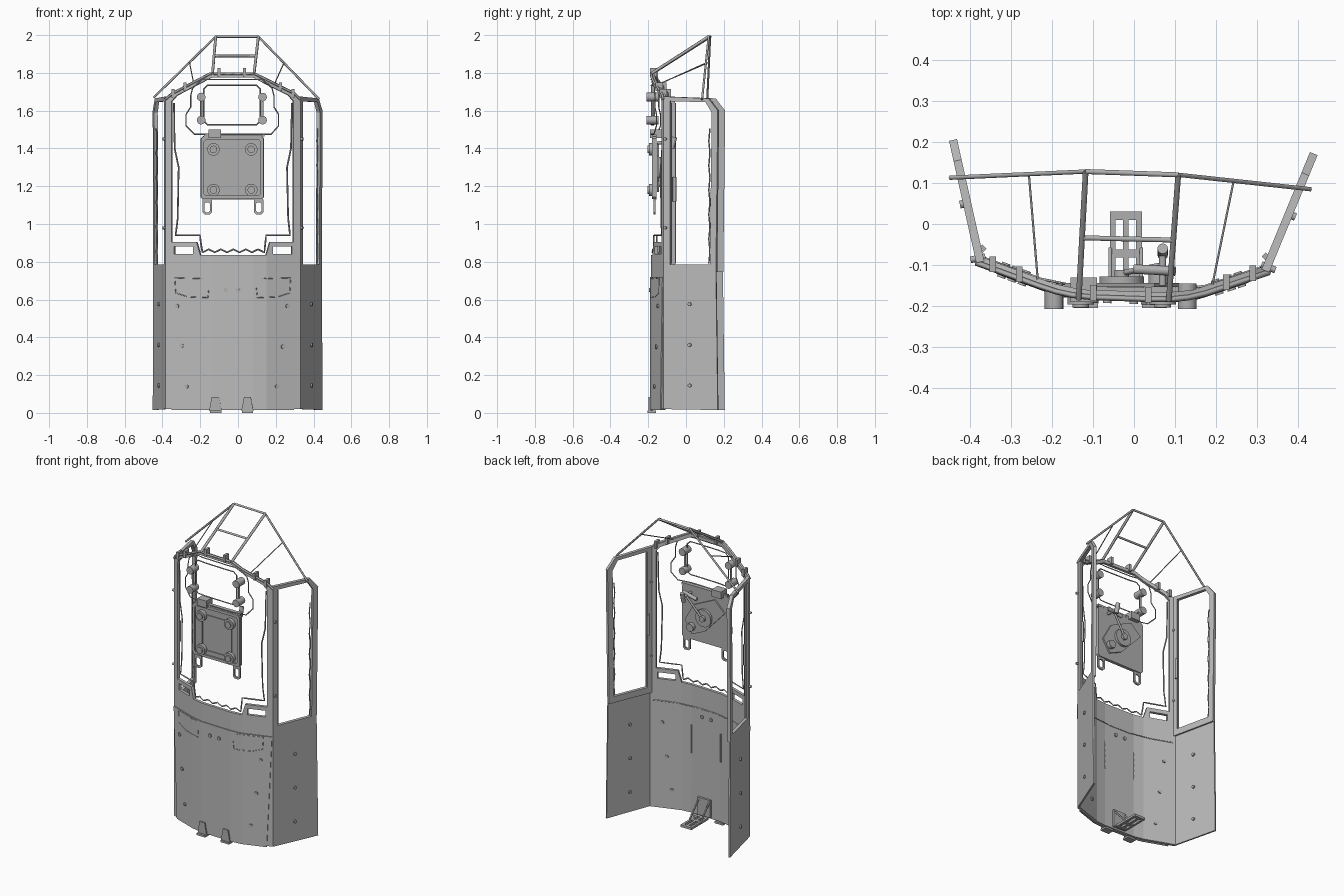
import bpy, bmesh, math
from mathutils import Vector

if "Cube" in bpy.data.objects:
    bpy.data.objects.remove(bpy.data.objects["Cube"])


def material(name, v):
    m = bpy.data.materials.new(name)
    m.diffuse_color = (v, v, v, 1)
    m.use_nodes = True
    m.node_tree.nodes["Principled BSDF"].inputs["Base Color"].default_value = m.diffuse_color
    return m


PANEL = material("panel_grey", 0.5)
METAL = material("hardware_grey", 0.43)

# plan lines of the folded shield, left to right
FRONT = [(-0.385, -0.095), (-0.2, -0.163), (-0.13, -0.178),
         (0.08, -0.185), (0.15, -0.178), (0.33, -0.118)]
LEFT = [(-0.452, 0.205), (-0.385, -0.095)]
RIGHT = [(0.33, -0.118), (0.448, 0.168)]
FLAT = [(-0.5, -0.172), (0.5, -0.172)]


def place(path, u, z, v=0.0):
    """Point on a plan line: u is x on the front and y on the wings, v is outward."""
    k = 1 if path in (LEFT, RIGHT) else 0
    i = 0
    if k == 0:
        while i < len(path) - 2 and u > path[i + 1][0]:
            i += 1
    a, b = Vector(path[i]), Vector(path[i + 1])
    d = b - a
    p = a + d * ((u - a[k]) / d[k])
    n = Vector((d.y, -d.x)).normalized()
    return Vector((p.x + n.x * v, p.y + n.y * v, z))


def outward(path, u):
    return place(path, u, 0, 1) - place(path, u, 0, 0)


def add(name, mesh, mat):
    mesh.name = name
    mesh.materials.clear()
    mesh.materials.append(mat)
    ob = bpy.data.objects.new(name, mesh)
    bpy.context.collection.objects.link(ob)
    return ob


def curve_mesh(cu):
    ob = bpy.data.objects.new("tmp", cu)
    bpy.context.collection.objects.link(ob)
    dg = bpy.context.evaluated_depsgraph_get()
    me = bpy.data.meshes.new_from_object(ob.evaluated_get(dg))
    bpy.data.objects.remove(ob)
    return me


def spline(cu, pts, cyclic):
    s = cu.splines.new('POLY')
    s.points.add(len(pts) - 1)
    for p, c in zip(s.points, pts):
        p.co = (*c, 1)
    s.use_cyclic_u = cyclic


def plate(name, path, loops, thick, v=0.0, mat=PANEL):
    """Sheet with holes, folded along a plan line; v is its outer face."""
    cu = bpy.data.curves.new("tmp", 'CURVE')
    cu.dimensions, cu.fill_mode, cu.extrude = '2D', 'BOTH', thick / 2
    for lp in loops:
        spline(cu, [(u, z, 0) for u, z in lp], True)
    me = curve_mesh(cu)
    bm = bmesh.new()
    bm.from_mesh(me)
    bmesh.ops.remove_doubles(bm, verts=bm.verts, dist=1e-5)
    if path is FRONT:
        for x, _ in path[1:-1]:
            bmesh.ops.bisect_plane(bm, geom=bm.verts[:] + bm.edges[:] + bm.faces[:],
                                   dist=1e-5, plane_co=(x, 0, 0), plane_no=(1, 0, 0))
    for w in bm.verts:
        w.co = place(path, w.co.x, w.co.y, w.co.z + v - thick / 2)
    bmesh.ops.recalc_face_normals(bm, faces=bm.faces)
    bm.to_mesh(me)
    bm.free()
    me.polygons.foreach_set("use_smooth", [False] * len(me.polygons))
    return add(name, me, mat)


def tube(name, pts, r, cyclic=False, mat=METAL, res=0):
    cu = bpy.data.curves.new("tmp", 'CURVE')
    cu.dimensions, cu.bevel_depth, cu.bevel_resolution = '3D', r, res
    cu.use_fill_caps = True
    spline(cu, [tuple(p) for p in pts], cyclic)
    return add(name, curve_mesh(cu), mat)


def trim(name, path, pts, r=0.004, cyclic=False, v=0.0, mat=METAL):
    """Thin bead that follows a folded sheet."""
    out, n = [], 5
    pairs = list(zip(pts, pts[1:] + (pts[:1] if cyclic else [])))
    for (a, b), (c, d) in pairs:
        out += [place(path, a + (c - a) * i / n, b + (d - b) * i / n, v) for i in range(n)]
    if not cyclic:
        out.append(place(path, *pts[-1], v))
    tube(name, out, r, cyclic, mat)


def rod(name, a, b, r, seg=12, r2=None, mat=METAL):
    a, b = Vector(a), Vector(b)
    bm = bmesh.new()
    bmesh.ops.create_cone(bm, cap_ends=True, segments=seg, radius1=r,
                          radius2=r if r2 is None else r2, depth=(b - a).length)
    q = (b - a).to_track_quat('Z', 'Y')
    for w in bm.verts:
        w.co = q @ w.co + (a + b) / 2
    for f in bm.faces:
        f.smooth = len(f.verts) == 4
    me = bpy.data.meshes.new(name)
    bm.to_mesh(me)
    bm.free()
    return add(name, me, mat)


def box(name, x0, x1, y0, y1, z0, z1, mat=METAL):
    bm = bmesh.new()
    bmesh.ops.create_cube(bm, size=1)
    for w in bm.verts:
        w.co = ((x0 + x1) / 2 + w.co.x * (x1 - x0), (y0 + y1) / 2 + w.co.y * (y1 - y0),
                (z0 + z1) / 2 + w.co.z * (z1 - z0))
    me = bpy.data.meshes.new(name)
    bm.to_mesh(me)
    bm.free()
    return add(name, me, mat)


def rect(x0, x1, z0, z1, c=0.0):
    if not c:
        return [(x0, z0), (x1, z0), (x1, z1), (x0, z1)]
    return [(x0 + c, z0), (x1 - c, z0), (x1, z0 + c), (x1, z1 - c),
            (x1 - c, z1), (x0 + c, z1), (x0, z1 - c), (x0, z0 + c)]


# front shield: solid below, window frame above, two slots at the sill
arch = [(0.33, 1.66), (0.3, 1.69), (0.09, 1.795), (-0.15, 1.795), (-0.35, 1.69), (-0.385, 1.66)]
window = [(-0.22, 0.905), (-0.2, 0.835), (0.15, 0.835), (0.17, 0.905), (0.295, 0.905),
          (0.295, 1.65), (0.27, 1.68), (0.082, 1.775), (-0.142, 1.775), (-0.325, 1.68), (-0.352, 1.65),
          (-0.352, 0.905)]
slots = [rect(-0.338, -0.238, 0.84, 0.88), rect(0.185, 0.287, 0.84, 0.88)]
plate("front_shield", FRONT, [[(-0.385, 0.02), (0.33, 0.02)] + arch, window] + slots, 0.018)
plate("front_skirt", FRONT, [[(-0.35, 0.015), (0.295, 0.015), (0.325, 0.72), (-0.38, 0.72)]], 0.006, 0.006)

# window seal with stepped sides and a wavy sill
wave = [(-0.19 + 0.033 * i, 0.866 if i % 2 else 0.85) for i in range(11)]
seal = wave + [(0.15, 0.94), (0.278, 0.94), (0.268, 1.03), (0.262, 1.3), (0.283, 1.4), (0.288, 1.64)]
trim("window_seal_right", FRONT, seal, 0.0045, v=-0.008)
trim("window_seal_left", FRONT, [(-0.19, 0.85), (-0.205, 0.94), (-0.333, 0.94), (-0.322, 1.03),
                                 (-0.317, 1.3), (-0.338, 1.4), (-0.342, 1.64)], 0.0045, v=-0.008)

# pocket outlines on the skirt and grooves inside
for nm, s in (("left", -1), ("right", 1)):
    c = -0.028
    trim("pocket_" + nm, FRONT, [(c + s * a, b) for a, b in
         ((0.14, 0.71), (0.305, 0.715), (0.3, 0.635), (0.24, 0.615), (0.13, 0.61), (0.125, 0.66))],
         0.002, v=0.006, mat=PANEL)
    trim("inner_rib_" + nm, FRONT, [(c + s * 0.11, 0.4), (c + s * 0.11, 0.58)], 0.004, v=-0.018, mat=PANEL)
trim("inner_seam", FRONT, [(-0.37, 0.7), (0.315, 0.7)], 0.003, v=-0.018, mat=PANEL)

# wings: solid lower sheet, open upper frame, seal, bolts
for nm, path, h, t in (("left", LEFT, -0.095, 0.203), ("right", RIGHT, -0.118, 0.168)):
    plate("lower_wing_" + nm, path, [[(h, 0.02), (t, 0.015), (t - 0.01, 0.765), (h, 0.765)]], 0.01)
    plate("upper_wing_" + nm, path,
          [[(h, 0.745), (t - 0.01, 0.745), (t, 1.6), (t - 0.05, 1.665), (h, 1.675)],
           [(h + 0.032, 0.785), (t - 0.042, 0.785), (t - 0.032, 1.59), (t - 0.065, 1.645),
            (h + 0.032, 1.65)]], 0.02)
    n = 12
    trim("wing_seal_" + nm, path, [(t - (0.045 if i % 2 else 0.051), 0.79 + 0.065 * i)
                                   for i in range(n)], 0.004, v=-0.01)
    trim("wing_seal_front_" + nm, path, [(h + 0.036, 0.79), (h + 0.036, 1.64)], 0.004, v=-0.01)
    m = (h + t) / 2 - 0.005
    for z in (0.145, 0.36, 0.575):
        rod("wing_bolt_" + nm, place(path, m, z, -0.018), place(path, m, z, 0.008), 0.01, 10)
    for z in (0.98, 1.45):
        rod("hinge_" + nm, place(path, h + 0.01, z, -0.025), place(path, h + 0.01, z, 0.012), 0.008, 8)
    tube("wing_handle_" + nm, [place(path, h + 0.03, 1.12, -0.022), place(path, h + 0.03, 1.25, -0.022)], 0.01)

# skirt bolts
for x, z in ((-0.32, 0.565), (0.26, 0.565), (-0.295, 0.355), (0.235, 0.35),
             (-0.27, 0.14), (0.205, 0.14), (-0.065, 0.65), (0.0, 0.65)):
    rod("skirt_bolt", place(FRONT, x, z, -0.025), place(FRONT, x, z, 0.013), 0.011, 10)

# overhead cage
lt, rt = Vector((-0.118, 0.128, 1.992)), Vector((0.108, 0.12, 1.992))
lb, rb = Vector((-0.135, -0.183, 1.795)), Vector((0.085, -0.186, 1.795))
lw, rw = Vector((-0.448, 0.113, 1.668)), Vector((0.43, 0.085, 1.66))
for nm, a, b, r in (("cage_top", lt, rt, 0.007), ("cage_rail_left", lb, lt, 0.008),
                    ("cage_rail_right", rb, rt, 0.008),
                    ("cage_crossbar", lb.lerp(lt, 0.48), rb.lerp(rt, 0.48), 0.007),
                    ("cage_brace_left", lt, lw, 0.006), ("cage_brace_right", rt, rw, 0.006),
                    ("cage_strut_left", lt.lerp(lw, 0.42), (-0.235, -0.135, 1.745), 0.003),
                    ("cage_strut_right", rt.lerp(rw, 0.42), (0.19, -0.155, 1.735), 0.003)):
    rod(nm, a, b, r, 6)
trim("arch_bead", FRONT, arch[::-1], 0.007)

# clips on the arch
for x, z in ((-0.1, 1.8), (0.035, 1.8), (-0.28, 1.725), (0.225, 1.725), (-0.345, 1.69), (0.29, 1.69)):
    p = place(FRONT, x, z)
    box("arch_clip", x - 0.008, x + 0.008, p.y - 0.008, p.y + 0.03, z - 0.02, z + 0.025)

# small upper viewport with guard rods and knobs
trim("viewport_rim", FRONT, rect(-0.182, 0.118, 1.525, 1.735, 0.02), 0.004, True)
trim("viewport_bead", FRONT, [(-0.24, 1.72), (-0.25, 1.68), (-0.25, 1.62), (-0.275, 1.58), (-0.275, 1.52),
                              (-0.23, 1.475), (0.175, 1.475), (0.215, 1.52), (0.215, 1.58), (0.19, 1.62),
                              (0.19, 1.68), (0.18, 1.72), (0.13, 1.765), (-0.19, 1.765)], 0.0035, True)
for x in (-0.195, 0.13):
    rod("guard_rod", (x, -0.175, 1.53), (x, -0.175, 1.69), 0.006, 8)
    for z in (1.55, 1.672):
        rod("guard_knob", (x, -0.145, z), (x, -0.208, z), 0.023, 16)

# hanging plate with raised border and four large knobs
plate("hanging_plate", FLAT, [rect(-0.198, 0.138, 1.13, 1.465, 0.012)], 0.016, mat=METAL)
plate("plate_border", FLAT, [rect(-0.195, 0.135, 1.133, 1.462, 0.01),
                             rect(-0.18, 0.12, 1.15, 1.445, 0.01)], 0.008, 0.008, METAL)
plate("plate_inner_rib", FLAT, [rect(-0.138, 0.078, 1.17, 1.405),
                                rect(-0.128, 0.068, 1.18, 1.395)], 0.006, 0.006, METAL)
for x in (-0.13, 0.07):
    for z in (1.18, 1.395):
        rod("plate_knob", (x, -0.165, z), (x, -0.196, z), 0.033, 18)
        rod("plate_knob_cap", (x, -0.19, z), (x, -0.204, z), 0.02, 12)
box("plate_top_clip", -0.155, -0.09, -0.19, -0.13, 1.455, 1.5)
box("plate_top_rail", -0.18, 0.14, -0.178, -0.155, 1.462, 1.475)
for x in (-0.163, 0.11):
    plate("hook_loop", FLAT, [rect(x - 0.026, x + 0.026, 1.05, 1.14, 0.012),
                              rect(x - 0.015, x + 0.015, 1.062, 1.115, 0.008)], 0.01, mat=METAL)

# latch mechanism behind the plate
plate("latch_plate", FLAT, [[(-0.17, 1.36), (-0.1, 1.43), (0.05, 1.36), (0.11, 1.25),
                             (0.06, 1.17), (-0.03, 1.21)]], 0.01, -0.018, METAL)
rod("latch_disc", (-0.03, -0.146, 1.3), (-0.03, -0.128, 1.3), 0.055, 18)
rod("latch_hub", (-0.03, -0.13, 1.3), (-0.03, -0.112, 1.3), 0.02, 6)
rod("latch_pivot", (0.06, -0.15, 1.22), (0.06, -0.12, 1.22), 0.025, 14)
rod("lever_stem", (0.07, -0.15, 1.43), (0.07, -0.07, 1.43), 0.009, 10)
rod("lever_grip", (0.07, -0.075, 1.4), (0.07, -0.06, 1.46), 0.013, 12)
rod("lever_link", (0.0, -0.11, 1.42), (0.1, -0.115, 1.44), 0.012, 10)
rod("lever_arm", (0.07, -0.1, 1.43), (-0.03, -0.12, 1.3), 0.007, 8)

# front feet and folding step at the back
for x in (-0.118, 0.05):
    plate("foot_bracket", FRONT, [[(x - 0.032, 0.01), (x + 0.032, 0.01), (x + 0.018, 0.085),
                                   (x - 0.018, 0.085)]], 0.01, 0.014, METAL)
    box("foot_toe", x - 0.03, x + 0.03, -0.205, -0.16, 0.0, 0.012)
for x in (-0.052, -0.02, 0.012):
    box("step_bar", x - 0.007, x + 0.007, -0.14, 0.03, 0.02, 0.034)
for y in (-0.13, -0.07, 0.022):
    box("step_crosspiece", -0.058, 0.018, y - 0.012, y + 0.008, 0.02, 0.034)
for x in (-0.058, 0.018):
    rod("step_brace", (x, -0.155, 0.13), (x, -0.06, 0.03), 0.005, 6)
box("step_mount", -0.065, 0.025, -0.165, -0.15, 0.03, 0.14)
